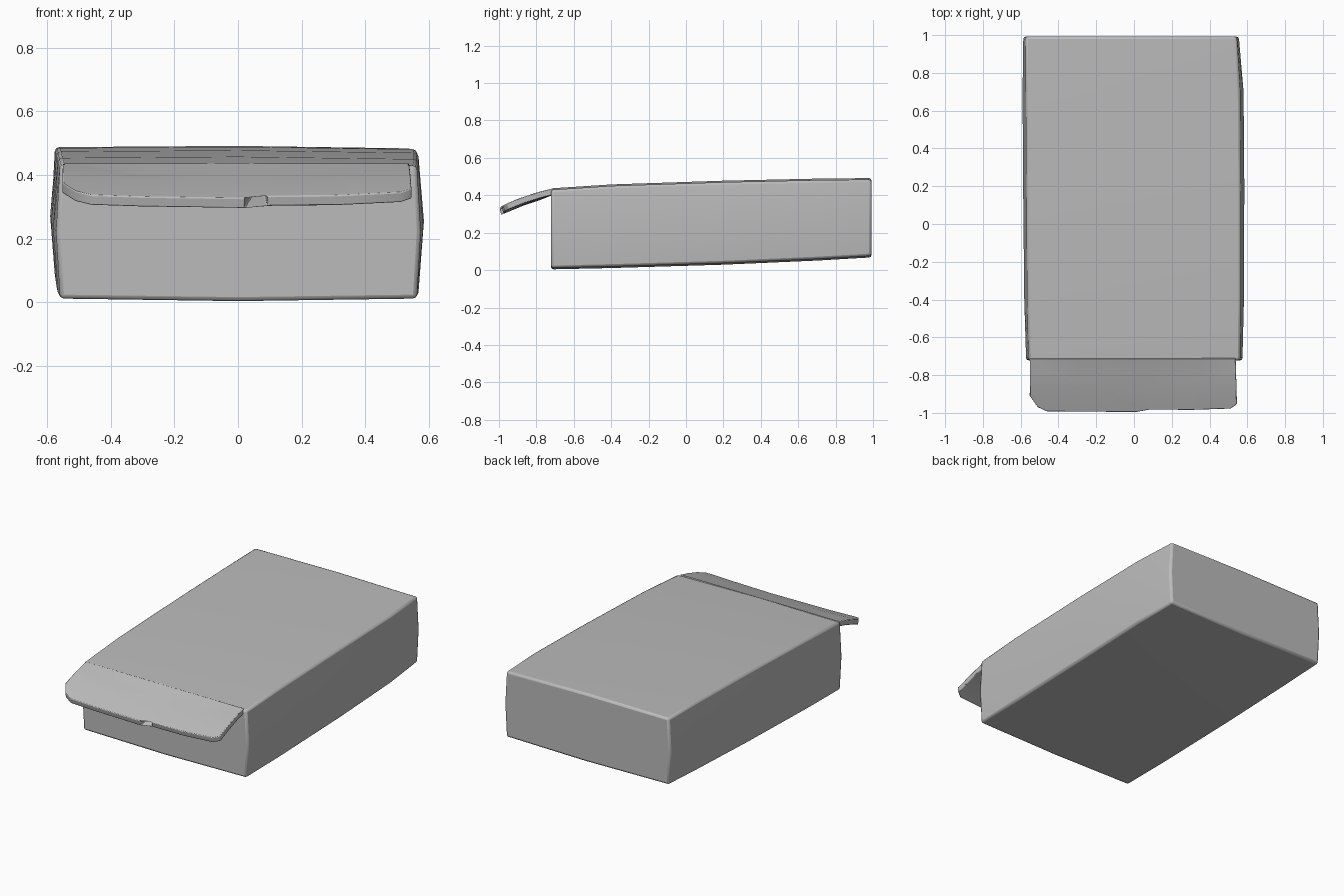
import bpy, bmesh
from mathutils import Vector

if "Cube" in bpy.data.objects:
    bpy.data.objects.remove(bpy.data.objects["Cube"], do_unlink=True)

grey = bpy.data.materials.new("plain grey")
grey.use_nodes = True
colour = (0.5, 0.5, 0.5, 1)
grey.diffuse_color = colour
grey.node_tree.nodes["Principled BSDF"].inputs["Base Color"].default_value = colour


def finish(bm, name, bevel, angle=0.6):
    """Turn a bmesh into a bevelled, smooth-shaded object."""
    bmesh.ops.recalc_face_normals(bm, faces=bm.faces)
    mesh = bpy.data.meshes.new(name)
    bm.to_mesh(mesh)
    bm.free()
    mesh.materials.append(grey)
    obj = bpy.data.objects.new(name, mesh)
    bpy.context.collection.objects.link(obj)
    mod = obj.modifiers.new("soft edges", "BEVEL")
    mod.width = bevel
    mod.segments = 2
    mod.limit_method = "ANGLE"
    mod.angle_limit = 0.9
    bpy.ops.object.select_all(action="DESELECT")
    obj.select_set(True)
    bpy.context.view_layer.objects.active = obj
    bpy.ops.object.shade_smooth_by_angle(angle=angle)
    return obj


# Box body: sections along its length, sides slightly bulging
# y, left-hand x, right-hand x, bottom z, top z, side bulge
stations = [
    (-0.722, -0.567, 0.57, 0.008, 0.437, 0.004),
    (-0.4, -0.573, 0.574, 0.015, 0.458, 0.008),
    (0.2, -0.577, 0.574, 0.033, 0.478, 0.010),
    (0.7, -0.58, 0.57, 0.055, 0.489, 0.010),
    (0.992, -0.583, 0.552, 0.072, 0.492, 0.003),
]
bm = bmesh.new()
rings = []
for y, x0, x1, z0, z1, b in stations:
    mid = (z0 + z1) / 2
    points = [(x0 + 0.008, z0 + 0.004), (0, z0 - 0.004), (x1 - 0.008, z0 + 0.004),
              (x1 + b, mid), (x1 - 0.008, z1 - 0.008), (0, z1),
              (x0 + 0.008, z1 - 0.004), (x0 - b, mid)]
    rings.append([bm.verts.new((x, y, z)) for x, z in points])
for a, b in zip(rings, rings[1:]):
    for i in range(len(a)):
        j = (i + 1) % len(a)
        bm.faces.new((a[i], a[j], b[j], b[i]))
bm.faces.new(rings[0])
bm.faces.new(rings[-1])
finish(bm, "box_body", 0.013)

# Notched front flap, cut across so it can droop
outline = [(-0.55, -0.712), (-0.552, -0.91), (-0.51, -0.97), (-0.46, -0.993),
           (0.02, -0.996), (0.073, -0.79), (0.092, -0.983), (0.3, -0.985),
           (0.51, -0.978), (0.545, -0.955), (0.538, -0.712)]
bm = bmesh.new()
bm.faces.new([bm.verts.new((x, y, 0)) for x, y in outline])
bmesh.ops.triangulate(bm, faces=bm.faces)
cuts = [((0, y, 0), (0, 1, 0)) for y in (-0.79, -0.87)]
cuts += [((x, 0, 0), (1, 0, 0)) for x in (-0.3, 0.073, 0.35)]
for place, normal in cuts:
    bmesh.ops.bisect_plane(bm, geom=bm.verts[:] + bm.edges[:] + bm.faces[:],
                           plane_co=place, plane_no=normal, dist=0.0005)
for v in bm.verts:
    reach = -0.712 - v.co.y
    sag = 0.012 * (1 - (v.co.x / 0.55) ** 2) * min(1, reach / 0.08)
    v.co.z = 0.437 - 0.22 * reach - 0.43 * reach ** 2 - sag
grown = bmesh.ops.extrude_face_region(bm, geom=bm.faces[:])
for v in grown["geom"]:
    if isinstance(v, bmesh.types.BMVert):
        v.co += Vector((0, 0.008, -0.032))
finish(bm, "front_flap", 0.004)
